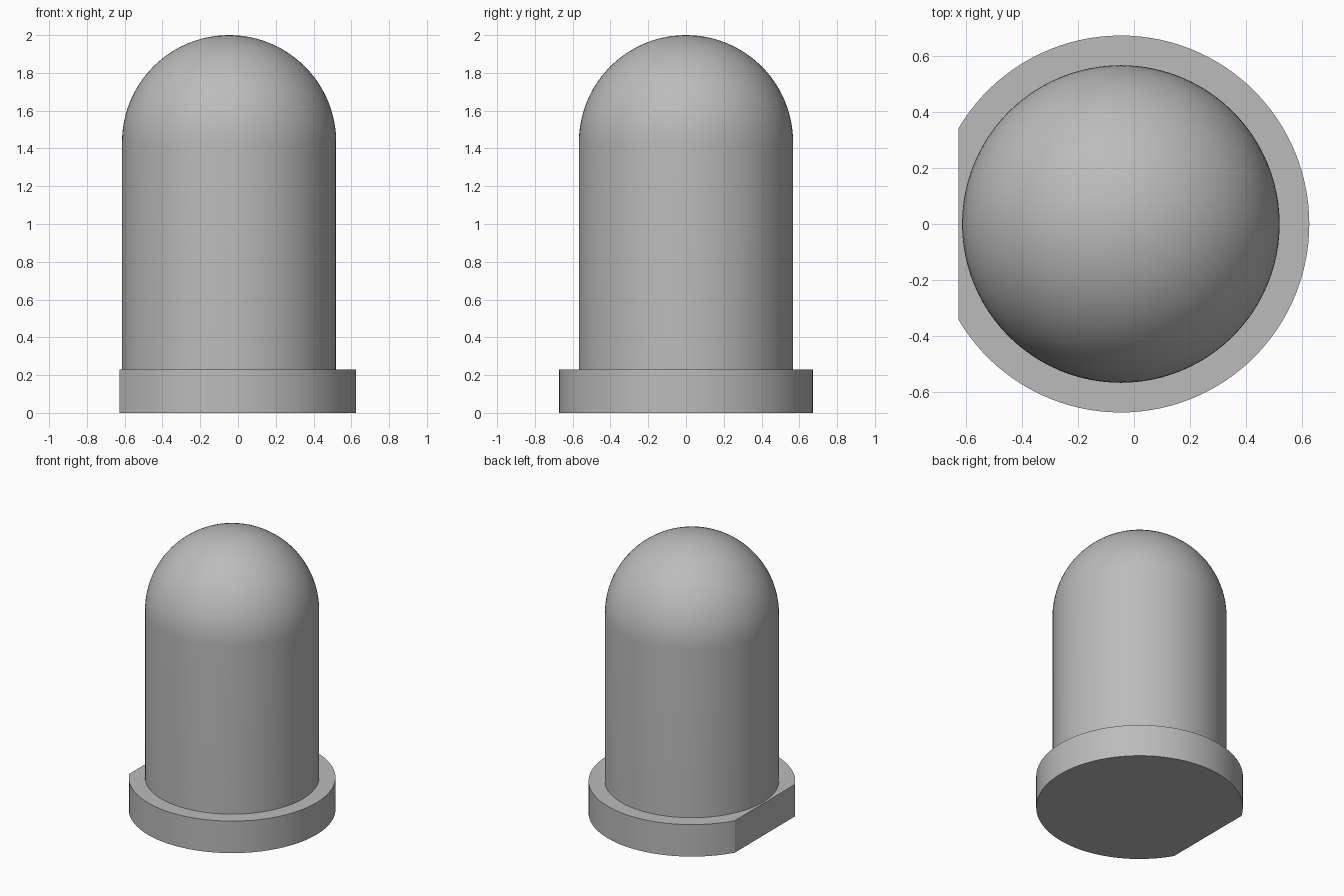
import bpy
import bmesh
from math import acos, cos, sin, pi, radians
from mathutils import Matrix, Vector

AXIS_X = -0.047        # body axis, offset because the flange is cut flat on one side
BODY_R = 0.567
FLANGE_R = 0.673
FLANGE_H = 0.23
FLAT_X = 0.58          # distance from the axis to the flat
TOP = 2.0
STEPS = 96

cube = bpy.data.objects.get("Cube")
if cube:
    bpy.data.objects.remove(cube, do_unlink=True)

grey = bpy.data.materials.new("light_grey")
grey.use_nodes = True
colour = (0.5, 0.5, 0.5, 1)
grey.diffuse_color = colour
grey.node_tree.nodes["Principled BSDF"].inputs["Base Color"].default_value = colour


def finish(name, bm):
    """Turn the bmesh into a smooth-shaded object with sharp rims."""
    bmesh.ops.remove_doubles(bm, verts=bm.verts, dist=1e-5)
    bmesh.ops.recalc_face_normals(bm, faces=bm.faces)
    mesh = bpy.data.meshes.new(name)
    bm.to_mesh(mesh)
    bm.free()
    mesh.materials.append(grey)
    obj = bpy.data.objects.new(name, mesh)
    obj.location.x = AXIS_X
    bpy.context.collection.objects.link(obj)
    bpy.ops.object.select_all(action="DESELECT")
    obj.select_set(True)
    bpy.context.view_layer.objects.active = obj
    bpy.ops.object.shade_smooth_by_angle(angle=radians(30))


# Domed body: straight wall and quarter-circle profile spun about the axis
bm = bmesh.new()
arc = [pi / 2 * i / 24 for i in range(25)]
profile = [Vector((BODY_R, 0, FLANGE_H))]
profile += [Vector((BODY_R * cos(a), 0, TOP - BODY_R + BODY_R * sin(a))) for a in arc]
verts = [bm.verts.new(p) for p in profile]
edges = [bm.edges.new(pair) for pair in zip(verts, verts[1:])]
bmesh.ops.spin(bm, geom=verts + edges, cent=(0, 0, 0), axis=(0, 0, 1),
               angle=2 * pi, steps=STEPS, use_merge=True)
finish("domed_body", bm)

# Flange: disc with one flat side, extruded upward
bm = bmesh.new()
half = pi - acos(FLAT_X / FLANGE_R)
angles = [-half + 2 * half * i / STEPS for i in range(STEPS + 1)]
base = bm.faces.new([bm.verts.new((FLANGE_R * cos(a), FLANGE_R * sin(a), 0))
                     for a in angles])
raised = bmesh.ops.extrude_face_region(bm, geom=[base], use_keep_orig=True)["geom"]
bmesh.ops.transform(bm, matrix=Matrix.Translation((0, 0, FLANGE_H)),
                    verts=[v for v in raised if isinstance(v, bmesh.types.BMVert)])
finish("base_flange", bm)
